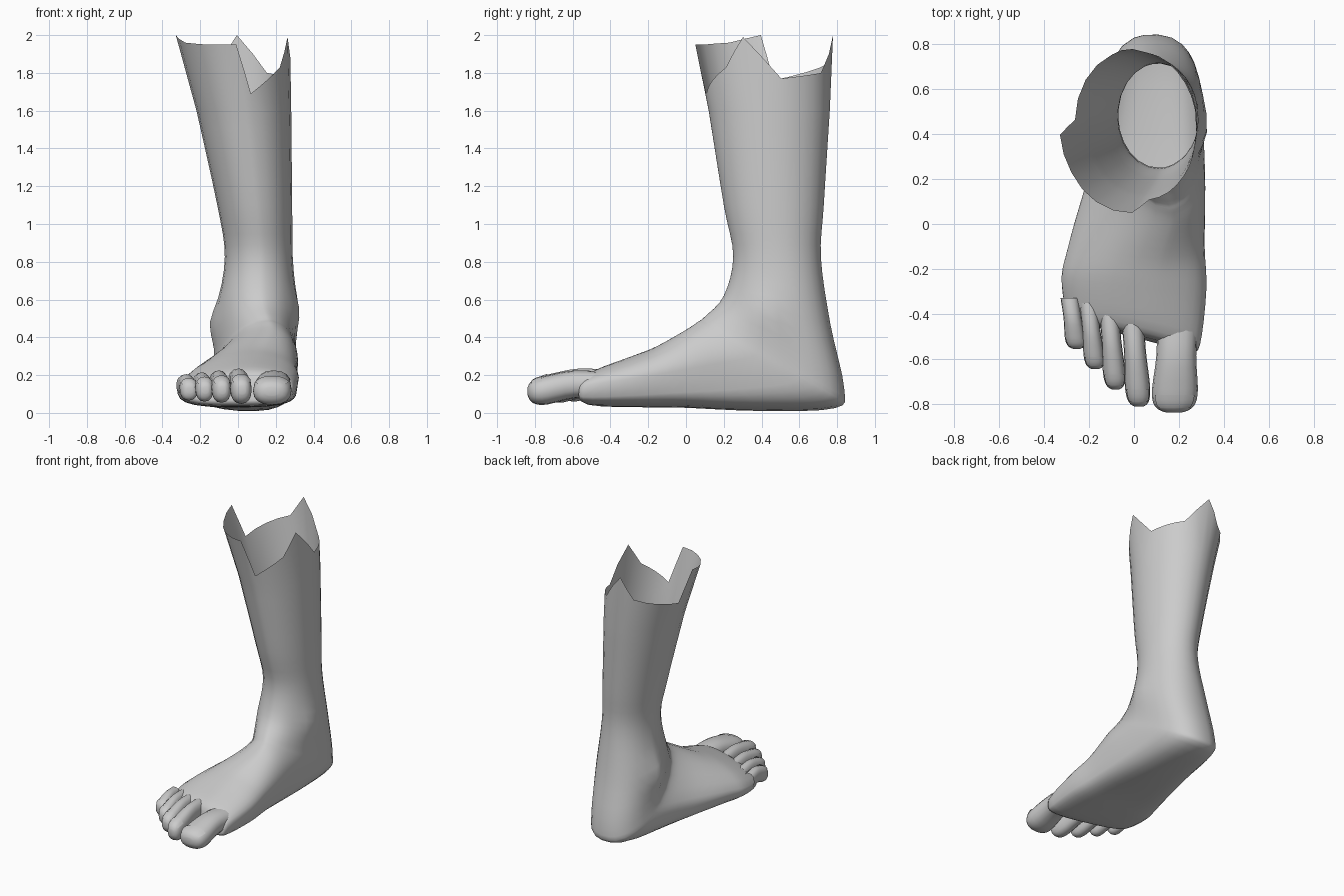
import bpy, bmesh, math
from mathutils import Vector

if "Cube" in bpy.data.objects:
    bpy.data.objects.remove(bpy.data.objects["Cube"])

skin = bpy.data.materials.new("plain_grey")
skin.diffuse_color = (0.6, 0.6, 0.6, 1)
skin.use_nodes = True
skin.node_tree.nodes["Principled BSDF"].inputs["Base Color"].default_value = skin.diffuse_color


def smooth_rows(rows, n):
    """Catmull-Rom interpolation of rows of numbers."""
    out = []
    for i in range(len(rows) - 1):
        p0, p1, p2 = rows[max(i - 1, 0)], rows[i], rows[i + 1]
        p3 = rows[min(i + 2, len(rows) - 1)]
        for k in range(n):
            t = k / n
            out.append([0.5 * (2 * b + (c - a) * t + (2 * a - 5 * b + 4 * c - d) * t * t
                               + (3 * b - a - 3 * c + d) * t ** 3)
                        for a, b, c, d in zip(p0, p1, p2, p3)])
    out.append(list(rows[-1]))
    return out


def loft(name, rings, closed=True):
    """Skin a row of rings; closed rings also get an end cap."""
    bm = bmesh.new()
    vs = [[bm.verts.new(p) for p in r] for r in rings]
    n = len(rings[0])
    for a, b in zip(vs, vs[1:]):
        for k in range(n if closed else n - 1):
            j = (k + 1) % n
            bm.faces.new((a[k], b[k], b[j], a[j]))
    if closed:
        bm.faces.new(vs[-1])
    bmesh.ops.recalc_face_normals(bm, faces=bm.faces)
    me = bpy.data.meshes.new(name)
    bm.to_mesh(me)
    bm.free()
    me.materials.append(skin)
    for p in me.polygons:
        p.use_smooth = True
    bpy.context.collection.objects.link(bpy.data.objects.new(name, me))


def spow(v, q):
    return math.copysign(abs(v) ** q, v)


# Torn upper rim: (angle from the front towards +x, height)
RIM = [(2, 1.95), (11, 1.69), (53, 1.83), (73, 1.99), (103, 1.77), (147, 1.8),
       (176, 2), (199, 1.85), (264, 1.76), (272, 2), (300, 1.96), (330, 1.95)]
angles = []
for (a, z), (b, w) in zip(RIM, RIM[1:] + [(RIM[0][0] + 360, RIM[0][1])]):
    n = 4 if b - a > 38 else 2
    angles += [(math.radians(a + (b - a) * k / n), z + (w - z) * k / n) for k in range(n)]

# Sections swinging round the ankle: front/top y z, back/bottom y z, x min, x max
SECTIONS = [
    (.035, 2.02, .78, 2.02, -.335, .275),
    (.12, 1.6, .762, 1.6, -.22, .282),
    (.2, 1.1, .73, 1.1, -.11, .287),
    (.25, .83, .715, .82, -.07, .29),
    (.2, .62, .765, .47, -.11, .31),
    (.1, .51, .838, .13, -.125, .3),
    (.06, .48, .79, .025, -.14, .3),
    (0, .44, .4, .01, -.19, .3),
    (-.15, .355, -.03, .028, -.285, .3),
    (-.28, .3, -.25, .03, -.322, .312),
    (-.45, .23, -.48, .04, -.3, .29),
    (-.49, .18, -.5, .09, -.26, .26),
]


def bump(p, centre, push):
    d = (p - Vector(centre)).length / .1
    p.x += push * math.exp(-d * d)


def section(row):
    ty, tz, by, bz, x0, x1 = row
    # The more upright the section, the flatter its sole and the more its ridge leans inward
    tilt = max(0, (tz - bz) / math.hypot(ty - by, tz - bz))
    level, flat, lean = .5 - .12 * tilt, 1 - .38 * tilt, .3 * tilt * (tz - bz)
    shear = min(max(-.2 - ty, 0), .26)
    my, mz = by + (ty - by) * level, bz + (tz - bz) * level
    ring = []
    for a, _ in angles:
        s, c = math.sin(a), math.cos(a)
        if c < 0:
            s, c = spow(s, flat), spow(c, flat)
        ey, ez = (ty - my, tz - mz) if c > 0 else (my - by, mz - bz)
        x = (x0 + x1) / 2 + (x1 - x0) / 2 * s + lean * max(c, 0)
        p = Vector((x, my + ey * c - shear * x, max(mz + ez * c, 0)))
        bump(p, (-.11, .5, .47), -.035)   # outer ankle bone
        bump(p, (.31, .42, .53), .02)     # inner ankle bone
        ring.append(p)
    return ring


# Leg and foot in one skin
top, below = section(SECTIONS[0]), section(SECTIONS[1])
rim = [p.lerp(q, (2.02 - z) / .42) for p, q, (_, z) in zip(top, below, angles)]
loft("leg_and_foot", [rim] + [section(r) for r in smooth_rows(SECTIONS[1:], 4)])

# Toe profile: position along the toe, width, top and bottom as fractions
PROFILE = [(0, .9, .95, .2), (.4, .87, 1, .2), (.75, 1, .86, .02),
           (.9, .92, .76, .03), (.97, .68, .65, .14), (1, .35, .52, .28)]
# Toe tips: x, y, half width
TOES = {"little_toe": (-.255, -.555, .046), "fourth_toe": (-.172, -.645, .046),
        "third_toe": (-.082, -.735, .05), "second_toe": (.022, -.812, .056),
        "big_toe": (.178, -.838, .102)}


def toe_point(i, tip, station, a, grow=0.0):
    tx, ty, w = tip
    t, wide, hi, lo = station
    bx, by = tx - .03 + .3 * max(tx - .022, 0), -.33 - .022 * i
    zb, zt = .065 - .006 * i, .235 - .01 * abs(i - 3)
    half = (zt - zb) * (hi - lo) / 2 + grow
    return Vector((bx + (tx - bx) * t + (w * wide + grow) * spow(math.sin(a), .85),
                   by + (ty - by) * t,
                   zb + (zt - zb) * (hi + lo) / 2 + half * spow(math.cos(a), .85)))


stations = smooth_rows(PROFILE, 3)
for i, (name, tip) in enumerate(TOES.items()):
    loft(name, [[toe_point(i, tip, st, k * math.tau / 16) for k in range(16)]
                for st in stations])
    # Nail: a thin plate following the upper toe tip
    loft(name + "_nail", [[toe_point(i, tip, st, math.radians(k * 18), .004)
                           for k in range(-3, 4)] for st in stations[7:12]], closed=False)
